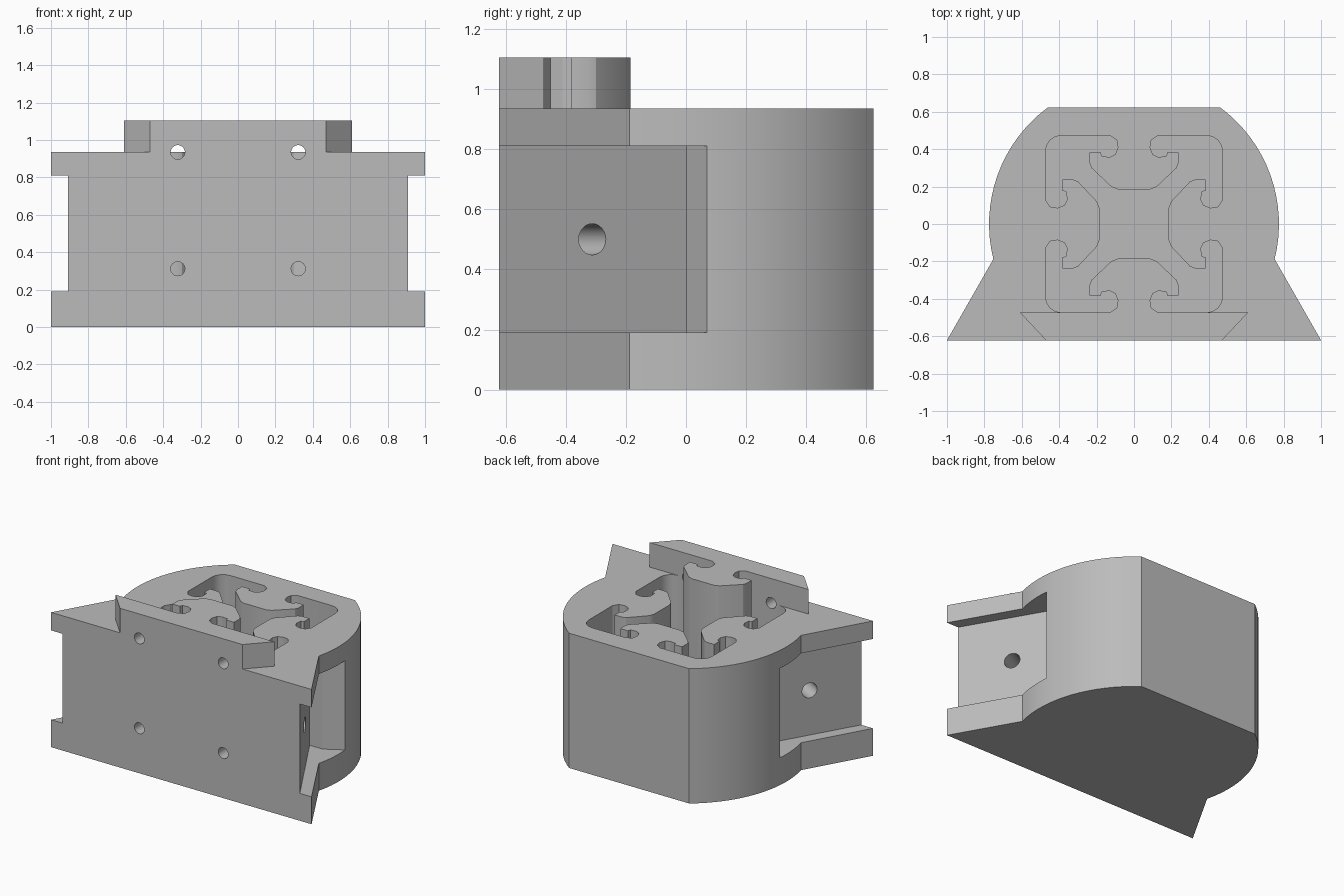
import bpy, bmesh, math
from mathutils import Vector

if "Cube" in bpy.data.objects:
    bpy.data.objects.remove(bpy.data.objects["Cube"], do_unlink=True)

grey = bpy.data.materials.new("plain grey")
grey.use_nodes = True
colour = (0.5, 0.5, 0.5, 1)
grey.diffuse_color = colour
grey.node_tree.nodes["Principled BSDF"].inputs["Base Color"].default_value = colour


def add_object(name, bm, helper=False):
    bmesh.ops.recalc_face_normals(bm, faces=bm.faces)
    mesh = bpy.data.meshes.new(name)
    bm.to_mesh(mesh)
    bm.free()
    mesh.materials.append(grey)
    obj = bpy.data.objects.new(name, mesh)
    bpy.context.collection.objects.link(obj)
    if helper:
        obj.hide_render = True
        obj.hide_viewport = True
    return obj


def prism(name, outline, low, high, helper=False):
    bm = bmesh.new()
    base = bm.faces.new([bm.verts.new((x, y, low)) for x, y in outline])
    top = bmesh.ops.extrude_face_region(bm, geom=[base], use_keep_orig=True)
    verts = [g for g in top["geom"] if isinstance(g, bmesh.types.BMVert)]
    bmesh.ops.translate(bm, verts=verts, vec=(0, 0, high - low))
    return add_object(name, bm, helper)


def drill(name, start, end, radius):
    start, end = Vector(start), Vector(end)
    bm = bmesh.new()
    bmesh.ops.create_cone(bm, cap_ends=True, segments=24, radius1=radius,
                          radius2=radius, depth=(end - start).length)
    turn = (end - start).to_track_quat("Z", "Y").to_matrix().to_4x4()
    bmesh.ops.transform(bm, matrix=turn, verts=bm.verts)
    bmesh.ops.translate(bm, verts=bm.verts, vec=(start + end) / 2)
    return add_object(name, bm, True)


def cut(obj, cutter):
    mod = obj.modifiers.new(cutter.name, "BOOLEAN")
    mod.operation = "DIFFERENCE"
    mod.solver = "EXACT"
    mod.object = cutter


def mirrored(half):
    return half + [(-x, y) for x, y in reversed(half)]


# Rounded body with a flared front foot
RIM, TOP, FRONT, R = 0.935, 1.105, -0.622, 0.775
arc = [math.radians(-14 + 67.5 * i / 16) for i in range(17)]
body_half = [(1, FRONT)] + [(R * math.cos(a), R * math.sin(a)) for a in arc]
body = prism("body", mirrored(body_half), 0, RIM)

# Half of one T-shaped tongue, from its inner end out to the rounded corner
tongue = [(0.085, 0.185), (0.12, 0.198), (0.228, 0.3), (0.237, 0.325), (0.237, 0.382),
          (0.178, 0.382), (0.172, 0.362), (0.13, 0.358), (0.1, 0.373), (0.086, 0.41),
          (0.093, 0.45), (0.13, 0.473)]
corner = [(0.39 + 0.083 * math.sin(a), 0.39 + 0.083 * math.cos(a))
          for a in (0, math.pi / 8, math.pi / 4)]
half = tongue + corner
quarter = [(-u, v) for u, v in reversed(half)][1:] + half
outline = []
for k in range(4):
    c, s = (1, 0, -1, 0)[k], (0, 1, 0, -1)[k]
    outline += [(c * u + s * v, c * v - s * u) for u, v in quarter]
cut(body, prism("rail_cavity_cutter", outline, 0.01, RIM + 0.1, True))

# Raised front plate carrying the front tongue upward
plate_half = [(0.47, FRONT), (0.61, -0.473)] + [(u, -v) for u, v in reversed(tongue)]
plate = prism("raised_plate", mirrored(plate_half), RIM, TOP)

# Side pockets and their angled screw holes
for side, label in ((1, "left"), (-1, "right")):
    pocket = [(0.91, FRONT), (0.91 + 0.029, FRONT - 0.05), (1.3, FRONT - 0.05),
              (1.3, 0.376), (0.65, 0), (0.55, 0)]
    cut(body, prism(label + "_pocket_cutter", [(side * x, y) for x, y in pocket],
                    0.19, 0.81, True))
    cut(body, drill(label + "_side_hole_cutter", (side * 0.82, -0.26, 0.5),
                    (side * 0.53, -0.427, 0.5), 0.052))
    # Front screw holes; the upper pair straddles the rim
    for level, z in (("lower", 0.312), ("upper", RIM)):
        hole = drill(label + "_" + level + "_hole_cutter", (side * 0.322, -0.7, z),
                     (side * 0.322, -0.42, z), 0.038)
        cut(body, hole)
        if level == "upper":
            cut(plate, hole)

# Apply the cuts, then smooth the curved walls while keeping edges sharp
for obj in (body, plate):
    graph = bpy.context.evaluated_depsgraph_get()
    mesh = bpy.data.meshes.new_from_object(obj.evaluated_get(graph))
    obj.modifiers.clear()
    obj.data = mesh
    bpy.ops.object.select_all(action="DESELECT")
    obj.select_set(True)
    bpy.context.view_layer.objects.active = obj
    bpy.ops.object.shade_smooth_by_angle(angle=math.radians(25))

for obj in list(bpy.data.objects):
    if obj.name.endswith("_cutter"):
        bpy.data.objects.remove(obj, do_unlink=True)
